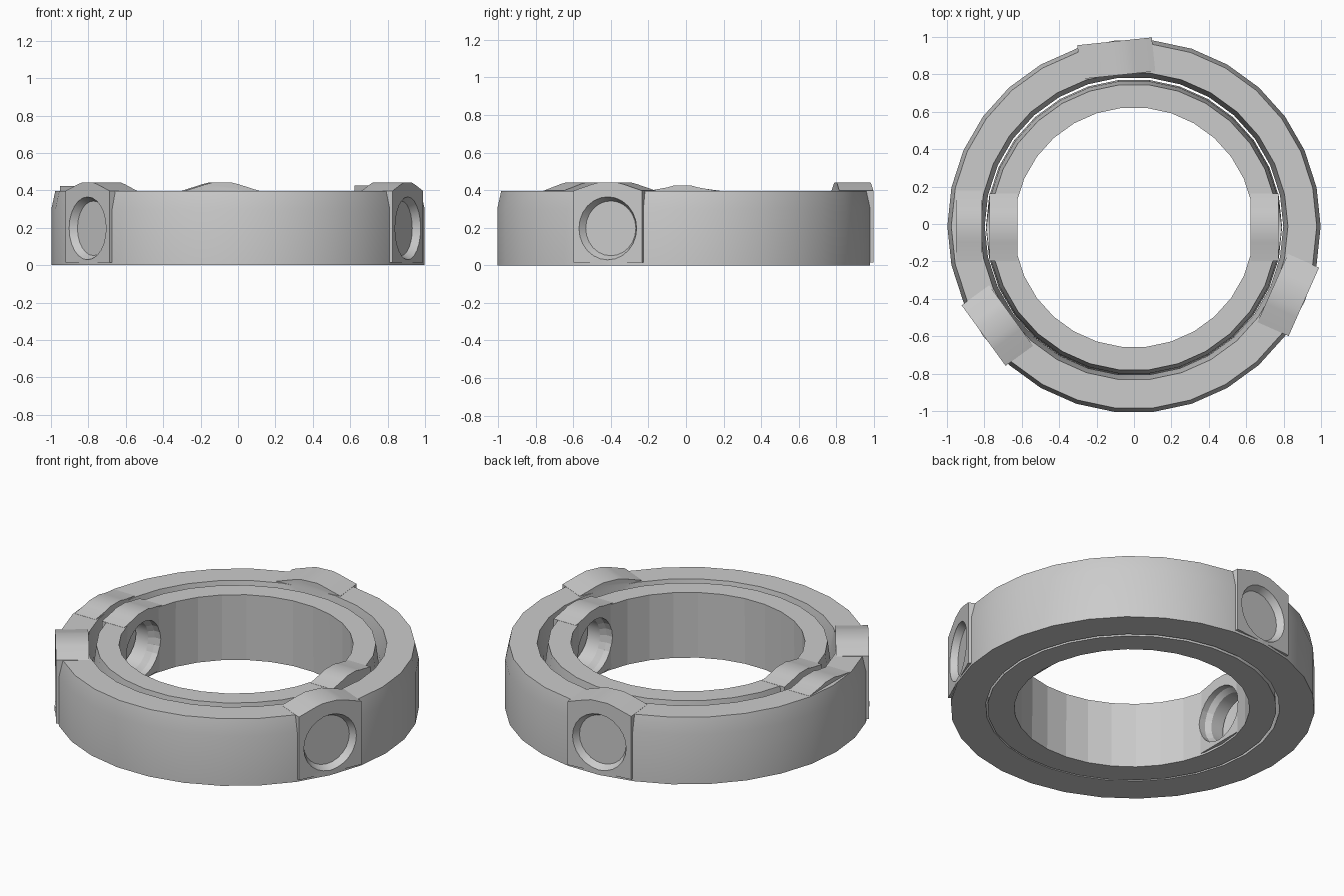
import bpy, bmesh, math
from mathutils import Matrix, Vector

if "Cube" in bpy.data.objects:
    bpy.data.objects.remove(bpy.data.objects["Cube"])

SIDES = 30


def new_object(name, bm):
    bmesh.ops.recalc_face_normals(bm, faces=bm.faces)
    mesh = bpy.data.meshes.new(name)
    bm.to_mesh(mesh)
    bm.free()
    ob = bpy.data.objects.new(name, mesh)
    bpy.context.collection.objects.link(ob)
    return ob


def ring(name, profile, cy):
    """Closed (radius, z) profile turned round the z axis."""
    bm = bmesh.new()
    loops = []
    for i in range(SIDES):
        a = 2 * math.pi * i / SIDES
        loops.append([bm.verts.new((r * math.cos(a), r * math.sin(a) + cy, z)) for r, z in profile])
    n = len(profile)
    for i in range(SIDES):
        a, b = loops[i], loops[(i + 1) % SIDES]
        for j in range(n):
            k = (j + 1) % n
            bm.faces.new((a[j], b[j], b[k], a[k]))
    return new_object(name, bm)


def place(angle, cy):
    return Matrix.Translation((0, cy, 0)) @ Matrix.Rotation(math.radians(angle), 4, 'Z')


def boss(name, angle, cy, r0, r1, half, top, z0):
    """Arched block running radially from r0 to r1."""
    pts = [(-half, z0), (half, z0), (half, 0.397), (0.45 * half, top - 0.01), (0.25 * half, top),
           (-0.25 * half, top), (-0.45 * half, top - 0.01), (-half, 0.397)]
    bm = bmesh.new()
    ends = [[bm.verts.new((r, t, z)) for t, z in pts] for r in (r0, r1)]
    bm.faces.new(ends[0])
    bm.faces.new(ends[1][::-1])
    for j in range(len(pts)):
        k = (j + 1) % len(pts)
        bm.faces.new((ends[0][j], ends[0][k], ends[1][k], ends[1][j]))
    bmesh.ops.transform(bm, matrix=place(angle, cy), verts=bm.verts)
    return new_object(name, bm)


def socket(name, angle, cy, sections):
    """Round cutter on a radial axis, sections are (distance, radius)."""
    bm = bmesh.new()
    n = 24
    loops = [[bm.verts.new((d, r * math.cos(2 * math.pi * i / n), 0.197 + r * math.sin(2 * math.pi * i / n)))
              for i in range(n)] for d, r in sections]
    bm.faces.new(loops[0])
    bm.faces.new(loops[-1][::-1])
    for a, b in zip(loops, loops[1:]):
        for i in range(n):
            k = (i + 1) % n
            bm.faces.new((a[i], a[k], b[k], b[i]))
    bmesh.ops.transform(bm, matrix=place(angle, cy), verts=bm.verts)
    return new_object(name, bm)


def combine(target, others, operation):
    """Apply booleans and remove the helper objects."""
    for ob in others:
        mod = target.modifiers.new("boolean", 'BOOLEAN')
        mod.operation = operation
        mod.solver = 'EXACT'
        mod.object = ob
        bpy.context.view_layer.objects.active = target
        bpy.ops.object.modifier_apply(modifier=mod.name)
        bpy.data.objects.remove(ob)


def shade(ob, flat_below=0):
    bpy.ops.object.select_all(action='DESELECT')
    ob.select_set(True)
    bpy.context.view_layer.objects.active = ob
    bpy.ops.object.shade_smooth_by_angle(angle=math.radians(20))
    for p in ob.data.polygons:
        if Vector(p.center[:2]).length < flat_below and abs(p.normal.z) < 0.5:
            p.use_smooth = False


# Outer ring: three raised bosses with shallow round sockets, one low pad on the left
CY = -0.012
outer = ring("outer_ring", [(0.806, 0), (0.998, 0), (0.998, 0.3), (0.977, 0.396), (0.823, 0.396), (0.798, 0.25)], CY)
angles = (96, 216, 336)
combine(outer, [boss("boss", a, CY, 0.812, 0.994, 0.2, 0.442, 0.015) for a in angles]
        + [boss("pad", 180, CY, 0.812, 0.952, 0.19, 0.422, 0.2)], 'UNION')
combine(outer, [socket("socket", a, CY, [(0.955, 0.146), (0.993, 0.168), (1.1, 0.168)]) for a in angles], 'DIFFERENCE')
shade(outer)

# Inner ring: two opposite bosses with stepped holes facing the centre
CY = -0.018
inner = ring("inner_ring", [(0.645, 0), (0.792, 0), (0.785, 0.25), (0.766, 0.396), (0.642, 0.396)], CY)
combine(inner, [boss("boss", a, CY, 0.623, 0.772, 0.18, 0.425, 0.012) for a in (0, 180)], 'UNION')
combine(inner, [socket("socket", a, CY, [(0.5, 0.165), (0.66, 0.165), (0.69, 0.145), (0.9, 0.145)])
                for a in (0, 180)], 'DIFFERENCE')
shade(inner, 0.7)
